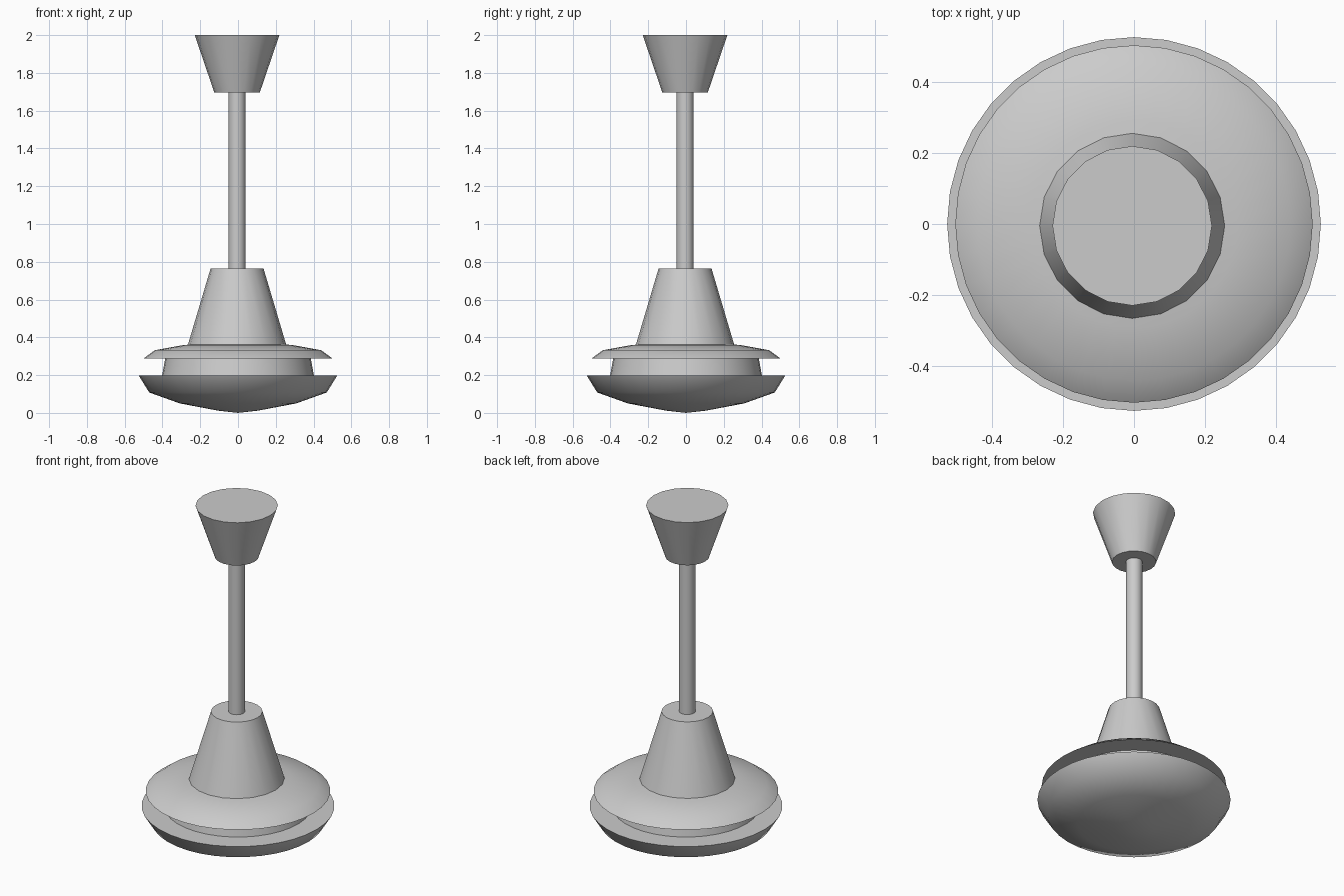
import bpy, bmesh
from math import sin, cos, pi, radians

if "Cube" in bpy.data.objects:
    bpy.data.objects.remove(bpy.data.objects["Cube"])


def lathe(name, profile, sides, cx=0.0, cy=0.0):
    """Closed solid turned from (radius, z) rings; a radius of 0 makes a pole."""
    bm = bmesh.new()
    rings = []
    for r, z in profile:
        if r == 0:
            rings.append([bm.verts.new((cx, cy, z))] * sides)
        else:
            rings.append([bm.verts.new((cx + r * sin(2 * pi * i / sides),
                                        cy + r * cos(2 * pi * i / sides), z))
                          for i in range(sides)])
    for a, b in zip(rings, rings[1:]):
        for i in range(sides):
            j = (i + 1) % sides
            bm.faces.new(list(dict.fromkeys((a[i], a[j], b[j], b[i]))))
    for (r, _), ring in ((profile[0], rings[0]), (profile[-1], rings[-1])):
        if r > 0:
            bm.faces.new(ring)
    bmesh.ops.recalc_face_normals(bm, faces=bm.faces)
    mesh = bpy.data.meshes.new(name)
    bm.to_mesh(mesh)
    bm.free()
    obj = bpy.data.objects.new(name, mesh)
    bpy.context.collection.objects.link(obj)
    bpy.ops.object.select_all(action='DESELECT')
    obj.select_set(True)
    bpy.context.view_layer.objects.active = obj
    bpy.ops.object.shade_smooth_by_angle(angle=radians(45))
    return obj


# Motor housing: lower bowl, drum and upper dish
lathe("lower_bowl", [(0, 0), (0.106, 0.012), (0.307, 0.05), (0.47, 0.108), (0.525, 0.197)], 36)
lathe("motor_drum", [(0.402, 0.197), (0.385, 0.29)], 36)
lathe("upper_dish", [(0.502, 0.287), (0.44, 0.332), (0.29, 0.359), (0.1, 0.376), (0, 0.381)], 36)

# Hanging parts share a slightly offset axis
OFF = -0.005
for name, profile in (
    ("lower_cone", [(0.262, 0.355), (0.14, 0.765)]),
    ("down_rod", [(0.045, 0.76), (0.045, 1.70)]),
    ("ceiling_canopy", [(0.12, 1.695), (0.224, 2.0)]),
):
    lathe(name, profile, 20, OFF, OFF)
